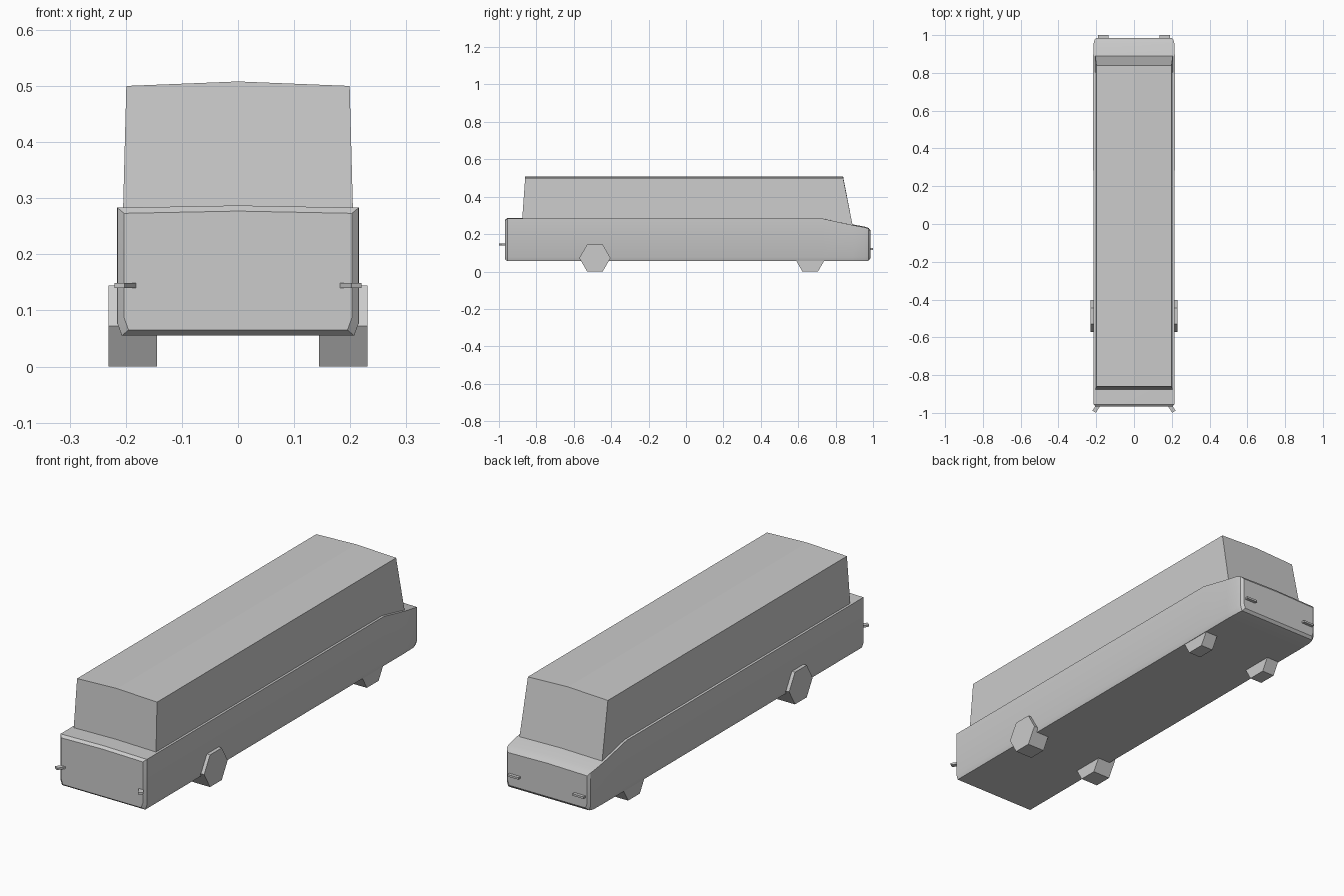
import bpy, bmesh, math
from mathutils import Matrix, Vector

if "Cube" in bpy.data.objects:
    bpy.data.objects.remove(bpy.data.objects["Cube"])


def finish(name, bm, smooth=None):
    bmesh.ops.recalc_face_normals(bm, faces=bm.faces)
    mesh = bpy.data.meshes.new(name)
    bm.to_mesh(mesh)
    bm.free()
    ob = bpy.data.objects.new(name, mesh)
    bpy.context.collection.objects.link(ob)
    if smooth:
        bpy.ops.object.select_all(action='DESELECT')
        ob.select_set(True)
        bpy.context.view_layer.objects.active = ob
        bpy.ops.object.shade_smooth_by_angle(angle=math.radians(smooth))
    return ob


def loft(name, rings, smooth=None):
    """Skin closed rings of points and cap both ends."""
    bm = bmesh.new()
    loops = [[bm.verts.new(p) for p in ring] for ring in rings]
    n = len(loops[0])
    for a, b in zip(loops, loops[1:]):
        for i in range(n):
            j = (i + 1) % n
            bm.faces.new((a[i], a[j], b[j], b[i]))
    bm.faces.new(loops[0])
    bm.faces.new(loops[-1])
    return finish(name, bm, smooth)


def mirrored(half, centre):
    """Right half profile, a centre-line point, then the left half."""
    return half + [centre] + [(-x, y, z) for x, y, z in reversed(half)]


# Lower body: stations along y as (y, half width, bottom, top)
stations = [(-0.967, 0.203, 0.065, 0.273), (-0.955, 0.215, 0.055, 0.283),
            (0.73, 0.216, 0.055, 0.283), (0.89, 0.216, 0.055, 0.248),
            (0.955, 0.214, 0.055, 0.236), (0.976, 0.209, 0.058, 0.229),
            (0.986, 0.198, 0.070, 0.216)]
loft("lower_body", [mirrored([(w - 0.008, y, b), (w, y, b + 0.022), (w, y, t)],
                             (0, y, t + 0.004))
                    for y, w, b, t in stations], 30)

# Cabin: tapered upper shell with a slightly crowned roof
loft("cabin", [mirrored([(0.206, base, 0.235), (0.199, top, 0.5)], (0, top, 0.508))
               for base, top in ((-0.879, -0.86), (0.893, 0.84))])


# Six-sided wheels; the rear pair sits inside the body
def wheel(name, side, y, inner, outer, radius=0.0835):
    bm = bmesh.new()
    turn = Matrix.Rotation(math.pi / 2, 4, 'Y') @ Matrix.Rotation(math.pi / 6 * 3, 4, 'Z')
    bmesh.ops.create_cone(bm, cap_ends=True, segments=6, radius1=radius,
                          radius2=radius, depth=outer - inner)
    # Put one corner fore and one aft so the wheel rests on a flat side
    top = max(bm.verts, key=lambda v: v.co.y).co
    if abs(top.x) > 0.01:
        turn = Matrix.Rotation(math.pi / 2, 4, 'Y') @ Matrix.Rotation(math.pi / 6, 4, 'Z')
    else:
        turn = Matrix.Rotation(math.pi / 2, 4, 'Y')
    bmesh.ops.transform(bm, matrix=turn, verts=bm.verts)
    low = min(v.co.z for v in bm.verts)
    bmesh.ops.translate(bm, vec=Vector((side * (inner + outer) / 2, y, -low)),
                        verts=bm.verts)
    finish(name, bm)


# Small box used for the end fittings
def slat(name, centre, size, angle=0):
    bm = bmesh.new()
    bmesh.ops.create_cube(bm, size=1)
    bmesh.ops.scale(bm, vec=Vector(size), verts=bm.verts)
    bmesh.ops.rotate(bm, matrix=Matrix.Rotation(angle, 3, 'Z'), verts=bm.verts)
    bmesh.ops.translate(bm, vec=Vector(centre), verts=bm.verts)
    finish(name, bm)


for side, label in ((1, "right"), (-1, "left")):
    wheel(f"front_wheel_{label}", side, -0.487, 0.144, 0.231)
    wheel(f"rear_wheel_{label}", side, 0.664, 0.144, 0.206)
    # Splayed front handles and flat rear handles
    slat(f"front_handle_{label}", (side * 0.2, -0.976, 0.144),
         (0.021, 0.042, 0.009), side * math.radians(32))
    slat(f"rear_handle_{label}", (side * 0.162, 0.99, 0.12), (0.055, 0.02, 0.009))
